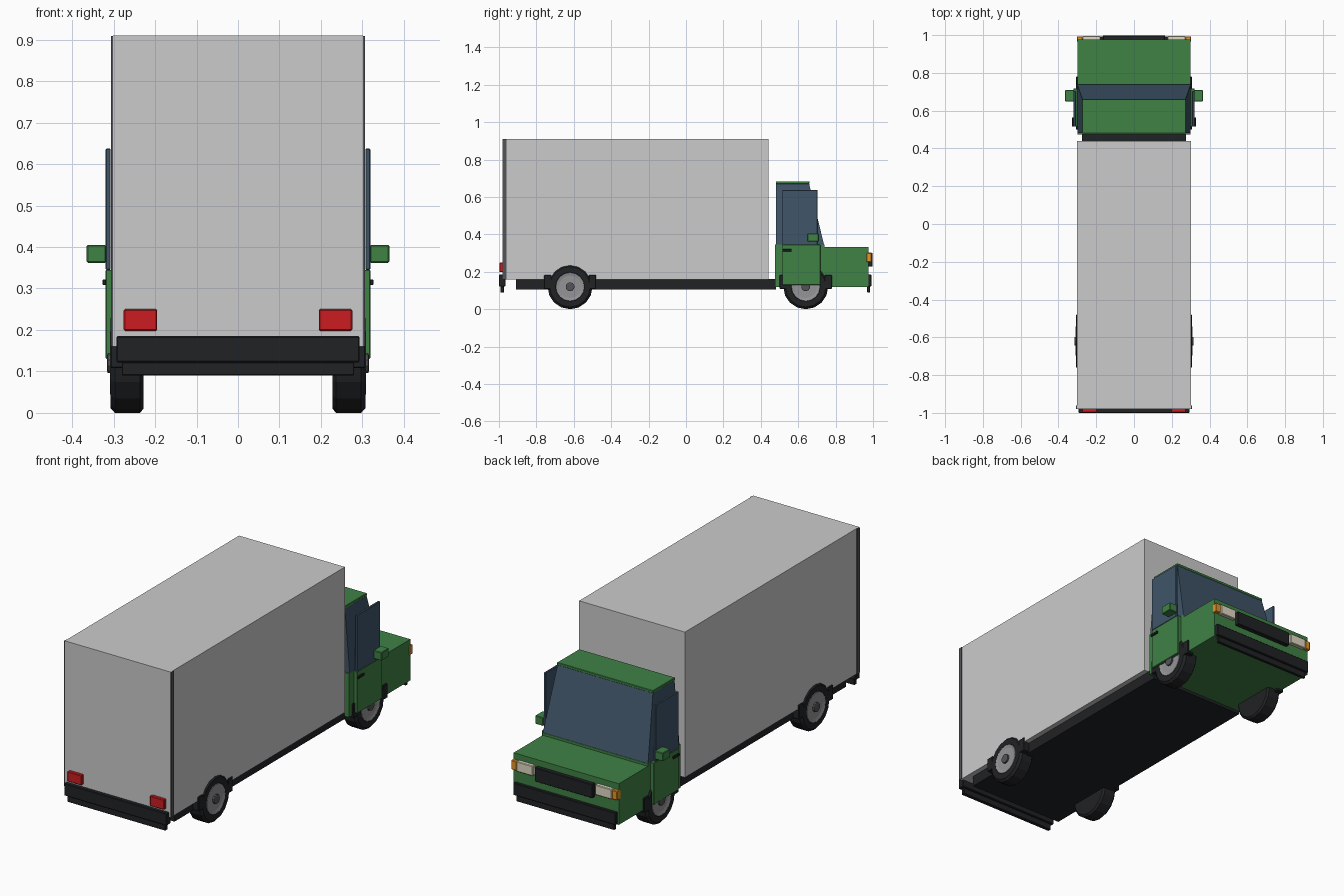
import bpy, bmesh, math
from mathutils import Matrix

if "Cube" in bpy.data.objects:
    bpy.data.objects.remove(bpy.data.objects["Cube"])


def material(name, r, g, b):
    m = bpy.data.materials.new(name)
    m.diffuse_color = (r, g, b, 1)
    m.use_nodes = True
    m.node_tree.nodes["Principled BSDF"].inputs["Base Color"].default_value = m.diffuse_color
    return m


GREEN = material("green_paint", 0.05, 0.22, 0.06)
GLASS = material("blue_glass", 0.05, 0.09, 0.14)
BLACK = material("black_plastic", 0.015, 0.016, 0.018)
RED = material("red_lens", 0.6, 0.012, 0.015)
AMBER = material("amber_lens", 0.8, 0.3, 0.02)
CREAM = material("headlight_lens", 0.75, 0.7, 0.55)
STEEL = material("dark_steel", 0.09, 0.09, 0.1)
RIM = material("rim_metal", 0.3, 0.3, 0.31)


def finish(name, bm, mat):
    bmesh.ops.recalc_face_normals(bm, faces=bm.faces)
    me = bpy.data.meshes.new(name)
    bm.to_mesh(me)
    bm.free()
    ob = bpy.data.objects.new(name, me)
    bpy.context.collection.objects.link(ob)
    if mat:
        me.materials.append(mat)
    return ob


def box(name, x, y, z, mat=None, bevel=0.0, mirror=False):
    """Box from (min, max) ranges; optionally mirrored across x = 0."""
    bm = bmesh.new()
    bmesh.ops.create_cube(bm, size=1)
    for v in bm.verts:
        v.co = [r[0] if c < 0 else r[1] for c, r in zip(v.co, (x, y, z))]
    if bevel:
        bmesh.ops.bevel(bm, geom=bm.edges[:], offset=bevel, segments=1, affect='EDGES')
    ob = finish(name, bm, mat)
    if mirror:
        ob.modifiers.new("mirror", 'MIRROR')
    return ob


def lathe(name, profile, y, z, mat, sides=16):
    """Closed (x, radius) profile turned about a crosswise axis, mirrored."""
    bm = bmesh.new()
    rings = []
    for i in range(sides):
        a = 2 * math.pi * i / sides
        rings.append([bm.verts.new((px, y + r * math.sin(a), z + r * math.cos(a)))
                      for px, r in profile])
    for i in range(sides):
        a, b = rings[i], rings[(i + 1) % sides]
        for j in range(len(profile) - 1):
            bm.faces.new((a[j], a[j + 1], b[j + 1], b[j]))
    bm.faces.new([r[0] for r in rings])
    bm.faces.new([r[-1] for r in rings])
    ob = finish(name, bm, mat)
    ob.modifiers.new("mirror", 'MIRROR')
    return ob


# Cargo body and chassis
box("cargo_box", (-0.302, 0.302), (-0.98, 0.44), (0.16, 0.91))
box("rear_door_frame", (0.298, 0.306), (-0.979, -0.96), (0.16, 0.909), STEEL, mirror=True)
box("chassis", (-0.275, 0.275), (-0.91, 0.48), (0.105, 0.161), BLACK)

# Bumpers, both ends share the same two-step section
for name, y in (("rear", (-1.0, -0.965)), ("front", (0.96, 0.992))):
    box(name + "_bumper", (-0.293, 0.293), y, (0.122, 0.185), BLACK, 0.003)
    y2 = (y[0] + 0.008, y[1] - 0.008)
    box(name + "_bumper_lip", (-0.28, 0.28), y2, (0.09, 0.122), BLACK, 0.002)
box("tail_light", (0.195, 0.276), (-0.997, -0.975), (0.198, 0.25), RED, 0.003, True)

# Cab body and bonnet
box("cab_lower", (-0.3, 0.3), (0.475, 0.74), (0.12, 0.345), GREEN)
box("bonnet", (-0.3, 0.3), (0.735, 0.976), (0.12, 0.332), GREEN)

# Tapered glasshouse with sloping windscreen
bm = bmesh.new()
bmesh.ops.create_cube(bm, size=1)
for v in bm.verts:
    top, front, side = v.co.z > 0, v.co.y > 0, math.copysign(1, v.co.x)
    v.co = (side * (0.272 if top else 0.3),
            (0.658 if top else 0.738) if front else 0.482,
            0.672 if top else 0.345)
finish("cab_glass", bm, GLASS)
box("cab_roof", (-0.274, 0.274), (0.48, 0.66), (0.67, 0.684), GREEN, 0.002)

# Doors, side windows, handles and mirrors
box("door", (0.299, 0.319), (0.515, 0.718), (0.13, 0.345), GREEN, 0.002, True)
box("side_window", (0.307, 0.319), (0.515, 0.703), (0.345, 0.637), GLASS, 0.002, True)
box("door_handle", (0.318, 0.327), (0.515, 0.565), (0.308, 0.322), BLACK, 0.002, True)
box("mirror", (0.318, 0.365), (0.648, 0.71), (0.362, 0.405), GREEN, 0.003, True)

# Grille and lamps
box("grille", (-0.165, 0.165), (0.97, 0.998), (0.228, 0.3), BLACK, 0.003)
box("headlight", (0.178, 0.272), (0.97, 0.995), (0.25, 0.302), CREAM, 0.003, True)
box("indicator", (0.272, 0.303), (0.965, 0.993), (0.252, 0.3), AMBER, 0.003, True)

# Wheels with rim, hub and fender blocks
for name, y in (("front", 0.64), ("rear", -0.62)):
    lathe(name + "_tyre", [(0.228, 0.11), (0.236, 0.12), (0.297, 0.12), (0.308, 0.108),
                           (0.308, 0.078), (0.3, 0.072)], y, 0.12, BLACK)
    lathe(name + "_rim", [(0.29, 0.078), (0.309, 0.076), (0.305, 0.06)], y, 0.12, RIM)
    lathe(name + "_hub", [(0.29, 0.024), (0.314, 0.024), (0.316, 0.018)], y, 0.12, STEEL, 10)
    for s in (-1, 1):
        ys = sorted((y + s * 0.1, y + s * 0.14))
        box(name + "_fender", (0.27, 0.308), ys, (0.108, 0.182), BLACK, 0.003, True)
